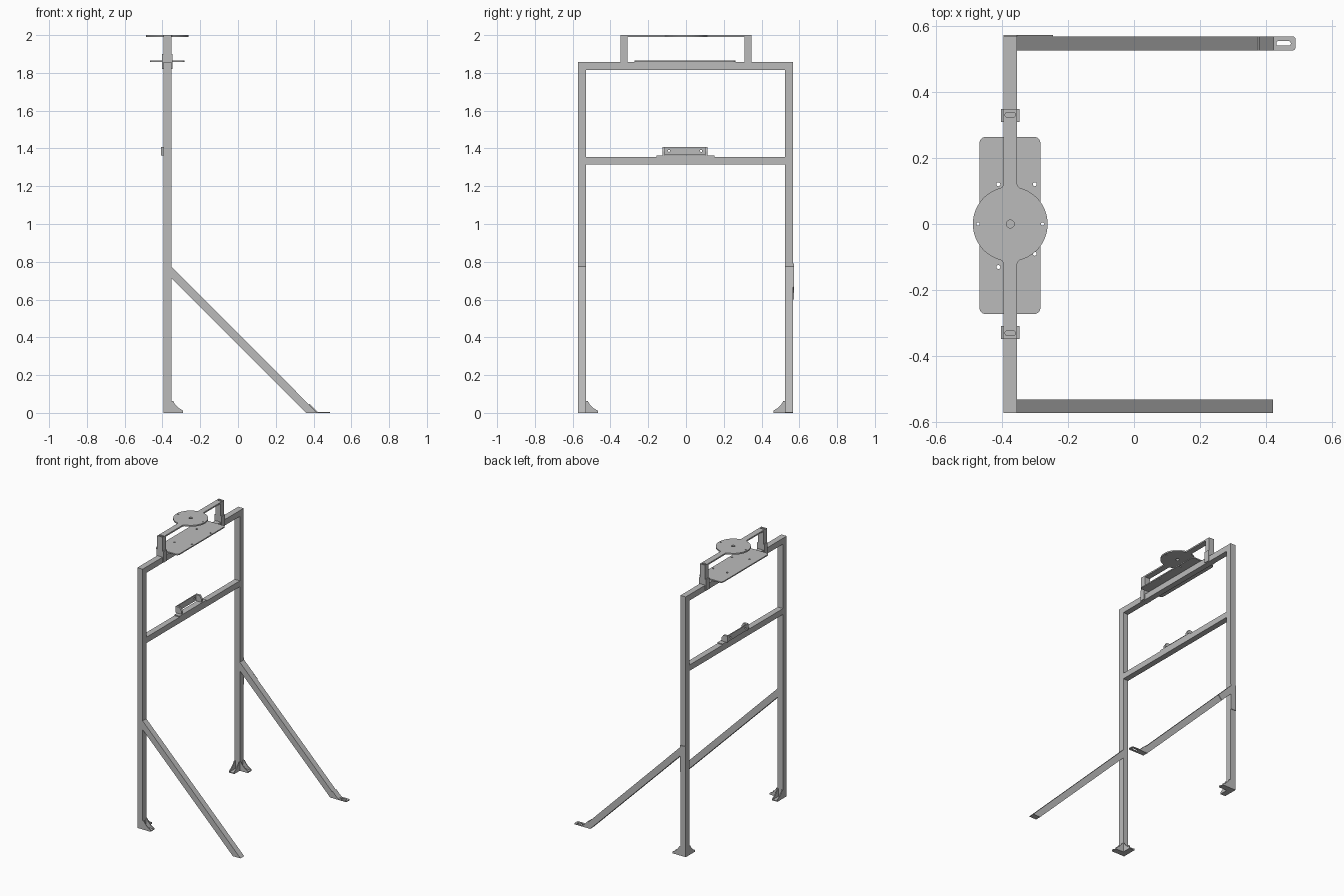
import bpy
from math import pi, sin, cos, asin
from mathutils import Matrix, Vector

cube = bpy.data.objects.get("Cube")
if cube:
    bpy.data.objects.remove(cube, do_unlink=True)

steel = bpy.data.materials.new("grey steel")
steel.use_nodes = True
GREY = (0.5, 0.5, 0.5, 1)
steel.diffuse_color = GREY
steel.node_tree.nodes["Principled BSDF"].inputs["Base Color"].default_value = GREY

T = 0.042            # tube width
SHEET = 0.006        # sheet metal thickness
XC = -0.374          # frame plane centre
X0, X1 = XC - T / 2, XC + T / 2
POST_Y = {"right": -0.551, "left": 0.546}

# columns: sheet u axis, sheet v axis, thickness axis
AXES = {
    "z": ((1, 0, 0), (0, 1, 0), (0, 0, 1)),
    "y": ((1, 0, 0), (0, 0, 1), (0, -1, 0)),
    "x": ((0, 1, 0), (0, 0, 1), (1, 0, 0)),
}


def finish(name, mesh):
    obj = bpy.data.objects.new(name, mesh)
    bpy.context.collection.objects.link(obj)
    mesh.materials.clear()
    mesh.materials.append(steel)
    return obj


def sheet(name, loops, axis, lo, hi):
    """Extrude an outline (first loop) with holes (other loops) between lo and hi."""
    curve = bpy.data.curves.new(name, "CURVE")
    curve.dimensions = "2D"
    curve.fill_mode = "BOTH"
    curve.extrude = (hi - lo) / 2
    for loop in loops:
        spline = curve.splines.new("POLY")
        spline.points.add(len(loop) - 1)
        for point, (u, v) in zip(spline.points, loop):
            point.co = (u, v, 0, 1)
        spline.use_cyclic_u = True
    temp = bpy.data.objects.new("temp", curve)
    bpy.context.collection.objects.link(temp)
    graph = bpy.context.evaluated_depsgraph_get()
    mesh = bpy.data.meshes.new_from_object(temp.evaluated_get(graph))
    bpy.data.objects.remove(temp, do_unlink=True)
    n = Vector(AXES[axis][2])
    offset = n * (lo + hi) / 2 * (-1 if axis == "y" else 1)
    basis = Matrix(AXES[axis]).transposed().to_4x4()
    mesh.transform(Matrix.Translation(offset) @ basis)
    for face in mesh.polygons:
        face.use_smooth = False
    return finish(name, mesh)


def rect(u0, u1, v0, v1, r=0.0):
    if not r:
        return [(u0, v0), (u1, v0), (u1, v1), (u0, v1)]
    corners = [(u1 - r, v1 - r), (u0 + r, v1 - r), (u0 + r, v0 + r), (u1 - r, v0 + r)]
    return [(u + r * cos((k + i / 6) * pi / 2), v + r * sin((k + i / 6) * pi / 2))
            for k, (u, v) in enumerate(corners) for i in range(7)]


def circle(u, v, r, n=16):
    return [(u + r * cos(2 * pi * i / n), v + r * sin(2 * pi * i / n)) for i in range(n)]


def box(name, x0, x1, y0, y1, z0, z1):
    return sheet(name, [rect(x0, x1, y0, y1)], "z", z0, z1)


# concave gusset outline for the feet: distance outward, height
GUSSET = [(0, 0), (0.063, 0), (0.063, 0.012), (0.04, 0.025), (0.02, 0.045), (0.01, 0.063), (0, 0.063)]

# posts with feet and diagonal braces
for side, yc in POST_Y.items():
    y0, y1 = yc - T / 2, yc + T / 2
    inward = -1 if yc > 0 else 1
    inner = yc + inward * T / 2
    box(side + "_post", X0, X1, y0, y1, 0, 1.816)
    sheet(side + "_brace", [[(X1, 0.775), (X1, 0.713), (0.36, 0), (0.42, 0)]], "y", y0, y1)

    # foot brackets: base strip, back strip and two cheeks in each direction
    forward = [(X1 + d, z) for d, z in GUSSET]
    sideways = [(inner + inward * d, z) for d, z in GUSSET]
    for lo in (y0, y1 - SHEET):
        sheet(side + "_foot_forward_cheek", [forward], "y", lo, lo + SHEET)
    for lo in (X0, X1 - SHEET):
        sheet(side + "_foot_side_cheek", [sideways], "x", lo, lo + SHEET)
    box(side + "_foot_forward_base", X1, X1 + 0.063, y0, y1, 0, SHEET)
    far = inner + inward * 0.063
    box(side + "_foot_side_base", X0, X1, min(inner, far), max(inner, far), 0, SHEET)

# left brace: joining plate outside the post and slotted ground tab
ly0, ly1 = POST_Y["left"] - T / 2, POST_Y["left"] + T / 2
sheet("brace_joining_plate",
      [[(X0, 0.6), (X1, 0.6), (X1, 0.713), (-0.275, 0.637), (-0.245, 0.667), (X1, 0.775),
        (X1, 0.79), (X0, 0.79)]], "y", ly1, ly1 + 0.005)
sheet("ground_tab", [rect(0.405, 0.488, ly0, ly1, 0.008),
                     rect(0.43, 0.474, ly0 + 0.014, ly1 - 0.014, 0.0069)], "z", 0, SHEET)
sheet("ground_tab_bend", [[(0.375, 0.045), (0.42, 0), (0.428, 0), (0.379, 0.049)]], "y", ly0, ly1)

# horizontal beams
box("top_beam", X0, X1, POST_Y["right"] - T / 2, ly1, 1.816, 1.858)
box("cross_beam", X0, X1, POST_Y["right"] + T / 2, ly0, 1.314, 1.356)

# mounting plate on the top beam
holes = [circle(x, y, 0.006) for x in (-0.41, -0.3) for y in (0.12, -0.13)]
holes[-1] = circle(-0.3, -0.09, 0.006)
sheet("mounting_plate", [rect(-0.467, -0.283, -0.272, 0.263, 0.018)] + holes, "z", 1.858, 1.866)

# raised bridge: strip and round table in one sheet, with filleted joins
R, HALF, F = 0.113, T / 2, 0.012
reach = ((R + F) ** 2 - (HALF + F) ** 2) ** 0.5
tilt = asin((HALF + F) / (R + F))


def quarter(sx, sy):
    """One quarter of the outline, from the strip end round to the disc side."""
    pts = [(HALF, 0.347)]
    for i in range(5):
        a = pi + i / 4 * (pi / 2 - tilt)
        pts.append((HALF + F + F * cos(a), reach + F * sin(a)))
    pts += [(R * sin(a), R * cos(a))
            for a in (tilt + i / 14 * (pi / 2 - tilt) for i in range(1, 15))]
    return [(XC + sx * x, sy * y) for x, y in pts]


outline = (quarter(1, 1) + quarter(1, -1)[::-1][1:]
           + quarter(-1, -1) + quarter(-1, 1)[::-1][1:])
table_holes = [circle(XC, 0, 0.012)] + [circle(XC + s * 0.098, 0, 0.005) for s in (-1, 1)]
slots = [rect(XC - 0.016, XC + 0.016, s * 0.33 - 0.007, s * 0.33 + 0.007, 0.0069) for s in (-1, 1)]
sheet("round_table_bridge", [outline] + table_holes + slots, "z", 1.99, 2.0)

# bridge uprights with clamping brackets over the beam
for side, s in (("right", -1), ("left", 1)):
    a, b = sorted((s * 0.309, s * 0.347))
    box(side + "_bridge_upright", X0, X1, a, b, 1.858, 1.99)
    for x in (XC - 0.028, X1):
        box(side + "_bridge_bracket", x, x + 0.007, a, b, 1.82, 1.9)

# handle bracket on the cross beam
box("handle_base", X0, X1, -0.155, 0.15, 1.356, 1.363)
sheet("handle_panel", [rect(-0.125, 0.115, 1.366, 1.408)] +
      [circle(y, 1.387, 0.006) for y in (-0.09, 0.08)], "x", -0.407, -0.4)
for y in (-0.125, 0.1):
    sheet("handle_lug", [[(-0.407, 1.363), (-0.36, 1.363), (-0.36, 1.385),
                          (-0.375, 1.408), (-0.407, 1.408)]], "y", y, y + 0.015)
